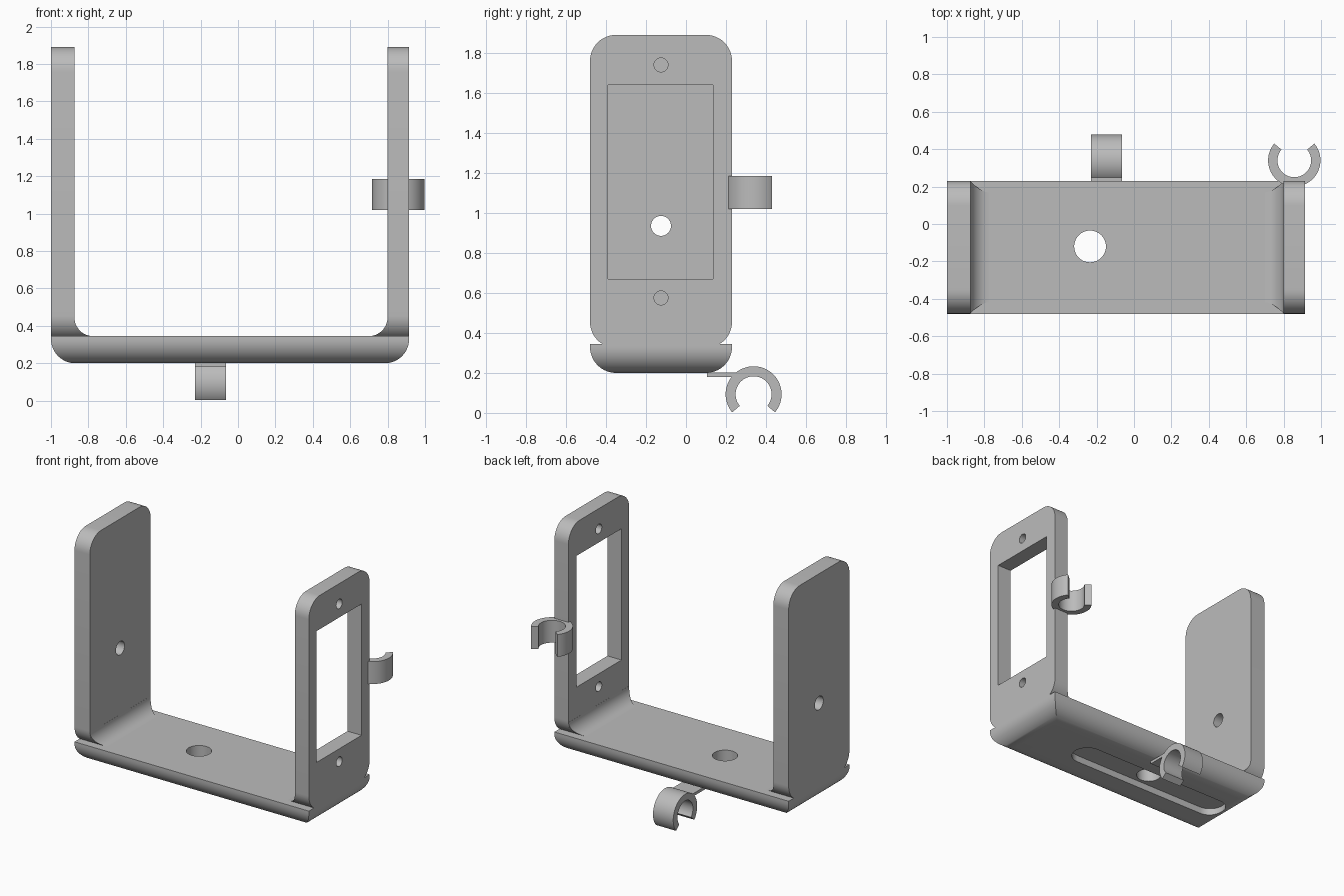
import bpy, bmesh
from math import sin, cos, pi, radians, sqrt

if "Cube" in bpy.data.objects:
    bpy.data.objects.remove(bpy.data.objects["Cube"])

grey = bpy.data.materials.new("matte grey")
grey.use_nodes = True
grey.diffuse_color = (0.5, 0.5, 0.5, 1)
grey.node_tree.nodes["Principled BSDF"].inputs["Base Color"].default_value = (0.5, 0.5, 0.5, 1)


def make(name, bm):
    bmesh.ops.remove_doubles(bm, verts=bm.verts, dist=1e-5)
    bmesh.ops.recalc_face_normals(bm, faces=bm.faces)
    mesh = bpy.data.meshes.new(name)
    bm.to_mesh(mesh)
    bm.free()
    mesh.materials.append(grey)
    obj = bpy.data.objects.new(name, mesh)
    bpy.context.collection.objects.link(obj)
    return obj


def loft(name, rings):
    """Solid through matching closed rings of points, capped at both ends."""
    bm = bmesh.new()
    rows = [[bm.verts.new(p) for p in ring] for ring in rings]
    for low, high in zip(rows, rows[1:]):
        for i in range(len(low)):
            j = (i + 1) % len(low)
            bm.faces.new((low[i], low[j], high[j], high[i]))
    bm.faces.new(rows[0])
    bm.faces.new(rows[-1])
    return make(name, bm)


def prism(name, outline, axis, start, end):
    """Extrude a 2D outline along the axis."""
    def place(a, b, d):
        return {"x": (d, a, b), "y": (a, d, b), "z": (a, b, d)}[axis]
    return loft(name, [[place(a, b, d) for a, b in outline] for d in (start, end)])


def rounded(a0, a1, b0, b1, r, n=12):
    pts = []
    corners = [(a1 - r, b1 - r), (a0 + r, b1 - r), (a0 + r, b0 + r), (a1 - r, b0 + r)]
    for q, (a, b) in enumerate(corners):
        for i in range(n + 1):
            t = (q + i / n) * pi / 2
            p = (a + r * cos(t), b + r * sin(t))
            if not pts or abs(p[0] - pts[-1][0]) + abs(p[1] - pts[-1][1]) > 1e-5:
                pts.append(p)
    if abs(pts[0][0] - pts[-1][0]) + abs(pts[0][1] - pts[-1][1]) < 1e-5:
        pts.pop()
    return pts


def circle(a, b, r):
    return [(a + r * cos(2 * pi * i / 40), b + r * sin(2 * pi * i / 40)) for i in range(40)]


def rect_ring(x0, x1, y0, y1, z):
    return [(x0, y0, z), (x1, y0, z), (x1, y1, z), (x0, y1, z)]


def cut(obj, cutter):
    cutter.hide_render = True
    mod = obj.modifiers.new("cut", "BOOLEAN")
    mod.operation, mod.solver, mod.object = "DIFFERENCE", "EXACT", cutter
    bpy.context.view_layer.objects.active = obj
    bpy.ops.object.modifier_apply(modifier=mod.name)
    bpy.data.objects.remove(cutter)


X0, X1, Y0, Y1 = -1.0, 0.915, -0.48, 0.23
BOTTOM, FLOOR, TOP, R = 0.2, 0.345, 1.89, 0.13
MID = (Y0 + Y1) / 2
ARM_LOW, FILLET = 0.325, 0.1
parts = []

# Base tray with rounded lower edges
rings = []
for i in range(15):
    t = i / 14 * pi / 2
    d = R * (1 - sin(t))
    rings.append(rect_ring(X0 + d, X1 - d, Y0 + d, Y1 - d, BOTTOM + R * (1 - cos(t))))
rings.append(rect_ring(X0, X1, Y0, Y1, FLOOR))
base = loft("base", rings)
HX, HY = -0.235, -0.12
cut(base, prism("slot_cutter", rounded(-0.905, 0.435, HY - 0.11, HY + 0.11, 0.11), "z", 0.1, 0.25))
cut(base, prism("hole_cutter", circle(HX, HY, 0.085), "z", 0, 0.6))
parts.append(base)

# Upright arms, ending just inside the base
outline = [(a, max(b, FLOOR - 0.01)) for a, b in rounded(Y0, Y1, ARM_LOW, TOP, R)]
low = FLOOR - 0.01
outline = [p for i, p in enumerate(outline)
           if p[1] > low or outline[i - 1][1] > low or outline[(i + 1) % len(outline)][1] > low]
window_arm = prism("window_arm", outline, "x", 0.8, X1)
plain_arm = prism("plain_arm", outline, "x", X0, -0.875)
window = [(-0.39, 0.67), (0.135, 0.67), (0.135, 1.64), (-0.39, 1.64)]
cut(window_arm, prism("window_cutter", window, "x", 0.6, 1.1))
for z in (0.575, 1.74):
    cut(window_arm, prism("screw_cutter", circle(MID, z, 0.035), "x", 0.6, 1.1))
cut(plain_arm, prism("pivot_cutter", circle(MID, 0.935, 0.05), "x", -1.2, -0.7))
parts += [window_arm, plain_arm]


# Inner fillets, following the rounded lower corners of the arms
def fillet(name, face, side):
    rings = []
    for i in range(13):
        t = i / 12 * pi / 2
        z = FLOOR + FILLET * (1 - cos(t))
        reach = FILLET * (1 - sin(t)) + 0.0005
        drop = max(0, ARM_LOW + R - z)
        inset = R - sqrt(R * R - drop * drop)
        rings.append(rect_ring(face - side * 0.02, face + side * reach,
                               Y0 + inset + 0.0005, Y1 - inset - 0.0005, z))
    return loft(name, rings)


parts += [fillet("window_arm_fillet", 0.8, -1), fillet("plain_arm_fillet", -0.875, 1)]


# Open cable clips
def c_shape(a, b, opening):
    angles = [radians(opening + 50 + 260 * i / 48) for i in range(49)]
    return ([(a + 0.14 * cos(t), b + 0.14 * sin(t)) for t in angles]
            + [(a + 0.09 * cos(t), b + 0.09 * sin(t)) for t in reversed(angles)])


parts.append(prism("side_clip", c_shape(0.857, 0.34, 90), "z", 1.02, 1.185))
parts.append(prism("lower_clip", c_shape(0.338, 0.093, -90), "x", -0.23, -0.065))
tab = [(0.105, 0.18), (0.25, 0.18), (0.25, 0.201), (0.105, 0.201)]
parts.append(prism("lower_clip_tab", tab, "x", -0.23, -0.065))

# Smooth curved surfaces, keep edges sharp
bpy.ops.object.select_all(action="DESELECT")
for obj in parts:
    obj.select_set(True)
bpy.context.view_layer.objects.active = base
bpy.ops.object.shade_smooth_by_angle(angle=radians(30))
